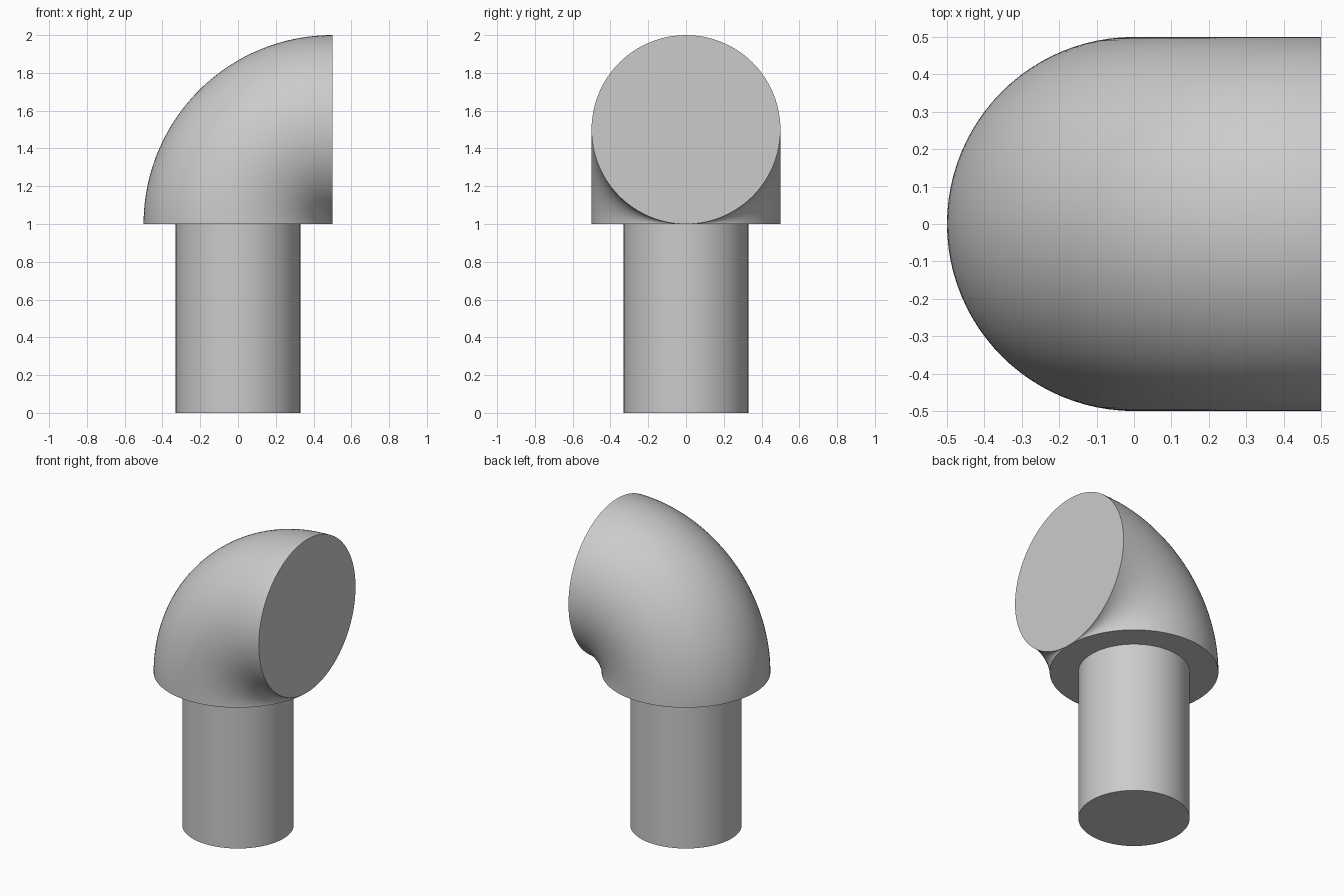
import bpy
import bmesh
from math import cos, sin, pi, radians
from mathutils import Matrix, Vector

SIDES, STEPS = 96, 48
RADIUS = 0.5
PIVOT = Vector((RADIUS, 0, 1))

old = bpy.data.objects.get("Cube")
if old:
    bpy.data.objects.remove(old, do_unlink=True)

grey = bpy.data.materials.new("light_grey")
grey.use_nodes = True
colour = (0.6, 0.6, 0.6, 1)
grey.diffuse_color = colour
grey.node_tree.nodes["Principled BSDF"].inputs["Base Color"].default_value = colour


def add_part(name, bm):
    """Turn a bmesh into a smooth-shaded grey object with crisp rims."""
    bmesh.ops.recalc_face_normals(bm, faces=bm.faces)
    mesh = bpy.data.meshes.new(name)
    bm.to_mesh(mesh)
    bm.free()
    mesh.materials.append(grey)
    obj = bpy.data.objects.new(name, mesh)
    bpy.context.collection.objects.link(obj)
    bpy.ops.object.select_all(action="DESELECT")
    obj.select_set(True)
    bpy.context.view_layer.objects.active = obj
    bpy.ops.object.shade_smooth_by_angle(angle=radians(35))
    return obj


# Straight round stem
bm = bmesh.new()
bmesh.ops.create_cone(bm, cap_ends=True, segments=SIDES, radius1=0.33, radius2=0.33,
                      depth=1, matrix=Matrix.Translation((0, 0, 0.5)))
add_part("stem", bm)

# Elbow hood: a disc swung a quarter turn about its own rim, pinched at the pivot
bm = bmesh.new()
rings = []
for step in range(STEPS + 1):
    turn = Matrix.Rotation(pi / 2 * step / STEPS, 3, "Y")
    ring = []
    for i in range(SIDES):
        a = 2 * pi * i / SIDES
        rim = Vector((RADIUS * (cos(a) - 1), RADIUS * sin(a), 0))
        ring.append(bm.verts.new(PIVOT + turn @ rim))
    rings.append(ring)
for lower, upper in zip(rings, rings[1:]):
    for i in range(SIDES):
        j = (i + 1) % SIDES
        bm.faces.new((lower[i], lower[j], upper[j], upper[i]))

# Flat underside and flat mouth
bm.faces.new(rings[0][::-1])
bm.faces.new(rings[-1])
bmesh.ops.remove_doubles(bm, verts=bm.verts, dist=0.00001)
add_part("elbow_hood", bm)
